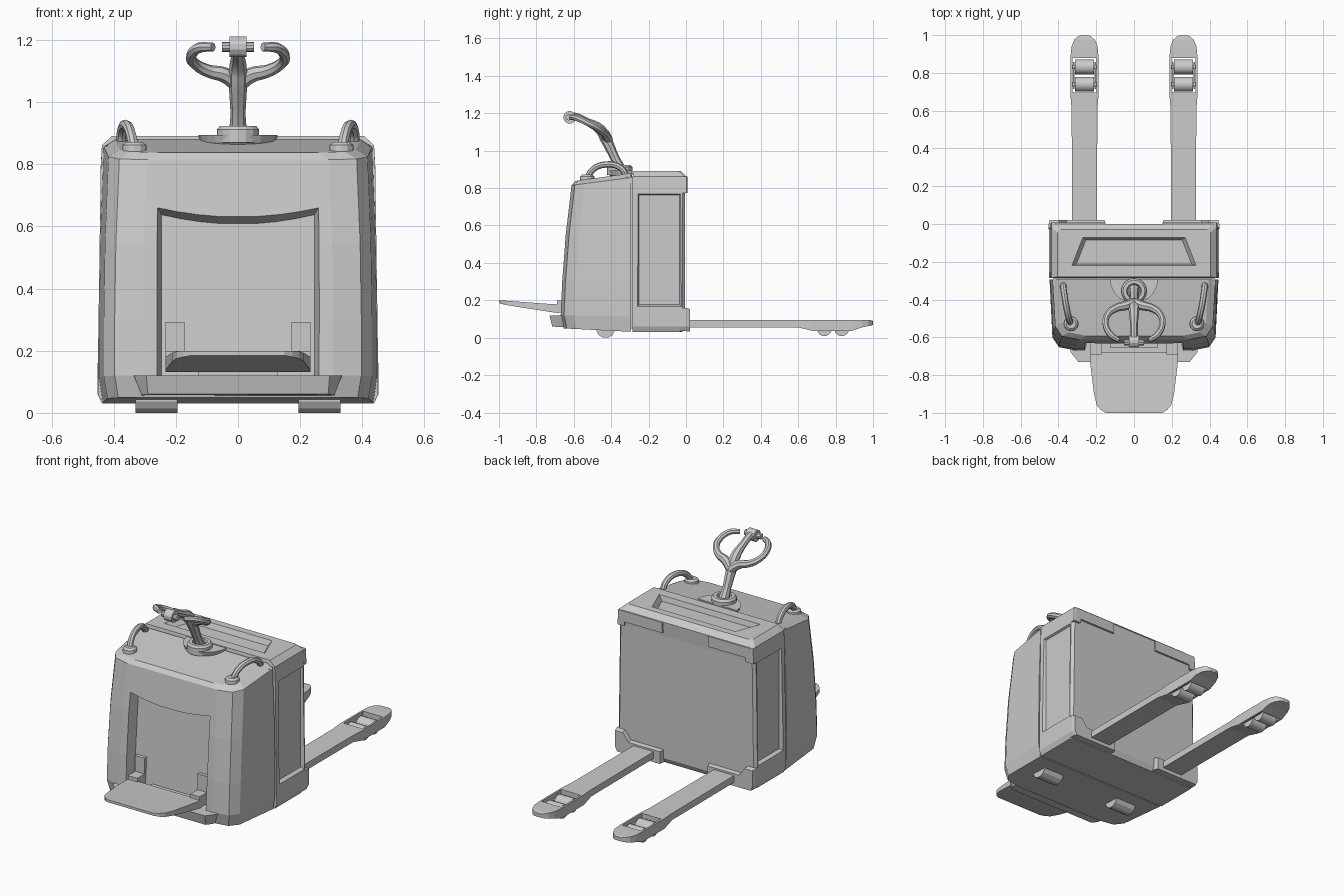
import bpy, bmesh, math
from mathutils import Vector

if "Cube" in bpy.data.objects:
    bpy.data.objects.remove(bpy.data.objects["Cube"])


def activate(ob):
    bpy.ops.object.select_all(action='DESELECT')
    ob.select_set(True)
    bpy.context.view_layer.objects.active = ob


def mirror_x(ob):
    activate(ob)
    ob.modifiers.new("mirror", 'MIRROR').use_mirror_merge = False
    bpy.ops.object.modifier_apply(modifier="mirror")


def loft(name, rings, mirror=False):
    """Skin a list of equal-length point rings and cap both ends."""
    bm = bmesh.new()
    vs = [[bm.verts.new(p) for p in r] for r in rings]
    n = len(rings[0])
    for a, b in zip(vs, vs[1:]):
        for i in range(n):
            bm.faces.new((a[i], a[(i + 1) % n], b[(i + 1) % n], b[i]))
    bm.faces.new(vs[0])
    bm.faces.new(vs[-1])
    bmesh.ops.recalc_face_normals(bm, faces=bm.faces)
    me = bpy.data.meshes.new(name)
    bm.to_mesh(me)
    bm.free()
    ob = bpy.data.objects.new(name, me)
    bpy.context.collection.objects.link(ob)
    if mirror:
        mirror_x(ob)
    return ob


def sym(half):
    """Close a half outline (x > 0) into a symmetric ring."""
    return half + [(-p[0],) + tuple(p[1:]) for p in reversed(half)]


def box(name, x0, x1, y0, y1, z0, z1, mirror=False):
    ring = lambda z: [(x0, y0, z), (x1, y0, z), (x1, y1, z), (x0, y1, z)]
    return loft(name, [ring(z0), ring(z1)], mirror)


def cyl_x(name, x0, x1, y, z, r, n, mirror=False):
    ring = lambda x: [(x, y + r * math.cos((i + .5) * math.tau / n),
                       z + r * math.sin((i + .5) * math.tau / n)) for i in range(n)]
    return loft(name, [ring(x0), ring(x1)], mirror)


def disc_stack(name, x, y, levels, n=16, mirror=False):
    return loft(name, [[(x + r * math.cos(i * math.tau / n), y + r * math.sin(i * math.tau / n), z)
                        for i in range(n)] for r, z in levels], mirror)


def tube(name, pts, mirror=False):
    """Smooth tube through (x, y, z, radius) points."""
    cu = bpy.data.curves.new(name, 'CURVE')
    cu.dimensions = '3D'
    cu.bevel_depth, cu.bevel_resolution, cu.resolution_u = 1.0, 2, 4
    cu.use_fill_caps = True
    sp = cu.splines.new('BEZIER')
    sp.bezier_points.add(len(pts) - 1)
    for bp, p in zip(sp.bezier_points, pts):
        bp.co, bp.radius = p[:3], p[3]
        bp.handle_left_type = bp.handle_right_type = 'AUTO'
    ob = bpy.data.objects.new(name, cu)
    bpy.context.collection.objects.link(ob)
    activate(ob)
    bpy.ops.object.convert(target='MESH')
    ob = bpy.context.object
    if mirror:
        mirror_x(ob)
    activate(ob)
    bpy.ops.object.shade_smooth_by_angle(angle=math.radians(40))
    return ob


def cut(ob, cutter):
    activate(ob)
    m = ob.modifiers.new("cut", 'BOOLEAN')
    m.operation, m.object, m.solver = 'DIFFERENCE', cutter, 'EXACT'
    bpy.ops.object.modifier_apply(modifier="cut")
    bpy.data.objects.remove(cutter)


# Front hood: plan outlines stacked upward, top sloping up towards the back
def hood_ring(z, yf, w, slope, yb=-0.295):
    half = [(w - .14, yf), (w - .05, yf + .018), (w - .015, yf + .07), (w, yb)]
    return sym([(x, y, z + slope * (y - yf)) for x, y in half])


hood = loft("front_hood", [
    hood_ring(.05, -.655, .435, -.05), hood_ring(.12, -.67, .447, -.02),
    hood_ring(.30, -.662, .447, 0), hood_ring(.55, -.643, .443, .03),
    hood_ring(.815, -.612, .432, .13), hood_ring(.838, -.592, .395, .14)])


# Front recess with a sagging top edge
def recess_ring(w, zt, y0, k):
    pts = [(w, .118)] + [(w * t, zt - .03 * (1 - t * t)) for t in (1, .75, .5, .25)]
    ring = sym([(x, y0 + k * z, z) for x, z in pts])
    return ring


cut(hood, loft("recess_cutter", [recess_ring(.277, .69, -.74, .05), recess_ring(.246, .638, -.625, .08)]))


# Battery box at the back
def box_ring(z, w, y0, y1):
    return sym([(w, y0, z), (w, y1 - .015, z), (w - .015, y1, z)])


battery = loft("battery_box", [
    box_ring(.03, .438, -.285, -.02), box_ring(.06, .451, -.285, -.005), box_ring(.16, .451, -.285, -.005),
    box_ring(.78, .442, -.285, -.005), box_ring(.862, .438, -.285, 0), box_ring(.892, .405, -.28, -.03)])


def side_ring(x, d):
    return [(x, -.262 + d, .165 + d), (x, -.022 - d, .165 + d), (x, -.022 - d, .775 - d), (x, -.262 + d, .775 - d)]


cut(battery, loft("side_cutter", [side_ring(.47, -.006), side_ring(.43, .012)], True))
# Tray sunk in the battery lid
cut(battery, loft("tray_cutter", [sym([(.335, -.222, .90), (.275, -.068, .90)]),
                                  sym([(.305, -.212, .862), (.255, -.085, .862)])]))
# Core filling the seam between hood and battery box
box("seam_core", -.425, .425, -.32, -.26, .05, .86)

# Corner guards at the fork side
low = [(.15, .035), (.44, .035), (.452, .06), (.452, .16), (.40, .16), (.36, .11), (.15, .11)]
loft("lower_corner_guard", [[(x, -.03, z) for x, z in low], [(x, 0, z) for x, z in low],
                            [(x * .96 + .012, .021, z * .96) for x, z in low]], True)
top = [(.15, .80), (.40, .80), (.40, .775), (.443, .775), (.438, .862), (.15, .862)]
loft("upper_corner_guard", [[(x, -.02, z) for x, z in top], [(x, .004, z) for x, z in top],
                            [(x * .97 + .006, .008, z) for x, z in top]], True)

# Front bumper
loft("front_bumper", [sym([(.29, -.715, .06), (.31, -.68, .057), (.31, -.5, .05)]),
                      sym([(.295, -.73, .12), (.335, -.68, .12), (.335, -.5, .12)])])

# Standing platform with hinge arms and brackets
steps = [(-1, .15, .185, .2), (-.985, .175, .18, .2), (-.96, .197, .175, .198), (-.9, .212, .165, .193),
         (-.72, .234, .137, .18), (-.68, .234, .132, .178)]
loft("standing_platform", [[(-w, y, b), (w, y, b), (w, y, t), (-w, y, t)] for y, w, b, t in steps])
box("platform_arm", .172, .234, -.69, -.58, .135, .2, True)
box("platform_bracket", .172, .234, -.622, -.58, .15, .293, True)
box("platform_hinge", -.127, .127, -.655, -.59, .115, .15)

# Support wheels under the hood
cyl_x("support_wheel", .195, .33, -.43, .05, .0515, 12, True)

# Forks with tapered tips and roller windows
st = [(-.02, .066, .055, .095), (.6, .068, .055, .095), (.68, .074, .036, .096), (.885, .074, .036, .096),
      (.94, .069, .055, .096), (.975, .055, .062, .095), (.993, .035, .066, .093), (1, .018, .068, .09)]
F = .262
fork = loft("fork", [[(F - w, y, b), (F + w, y, b), (F + w, y, t), (F - w, y, t)] for y, w, b, t in st])
cut(fork, box("window_cutter", F - .063, F + .063, .695, .878, 0, .2))
mirror_x(fork)
for i, y in enumerate((.74, .832)):
    roller = cyl_x("fork_roller_%d" % (i + 1), F - .05, F + .05, y, .0485, .04, 16, True)
    activate(roller)
    bpy.ops.object.shade_smooth_by_angle(angle=math.radians(40))
    cyl_x("roller_axle_%d" % (i + 1), F - .066, F + .066, y, .055, .012, 8, True)
for i, x in enumerate((F - .062, F + .052)):
    box("roller_link_%d" % (i + 1), x, x + .01, .715, .858, .042, .07, True)

# Grab handles and their feet
tube("grab_handle", [(.375, -.315, .85, .017), (.373, -.345, .905, .017), (.36, -.43, .926, .017),
                     (.343, -.505, .892, .017), (.333, -.53, .83, .018)], True)
disc_stack("handle_foot", .333, -.528, [(.04, .83), (.038, .862), (.026, .872)], 12, True)


# Tiller mount: half bowl and collar
def bowl_ring(r, z):
    return [(r * math.cos(a), -.29 - r * math.sin(a), z) for a in [math.pi * i / 10 for i in range(11)]]


loft("tiller_bowl", [bowl_ring(.085, .83), bowl_ring(.12, .87), bowl_ring(.128, .894)])
disc_stack("tiller_collar", 0, -.355, [(.068, .87), (.068, .912), (.058, .924), (.04, .924), (.034, .905)])

# Tiller stem, open side grips and control head
tube("tiller_stem", [(0, -.34, .88, .031), (0, -.38, .96, .024), (0, -.43, 1.065, .03),
                     (0, -.46, 1.115, .028), (0, -.53, 1.155, .02), (0, -.59, 1.182, .02), (0, -.63, 1.185, .022)])
tube("tiller_grip", [(0, -.415, 1.055, .026), (.045, -.432, 1.088, .025), (.095, -.445, 1.1, .021),
                     (.14, -.48, 1.125, .018), (.15, -.53, 1.15, .017), (.125, -.585, 1.175, .017),
                     (.08, -.615, 1.178, .014)], True)
cyl_x("control_head", -.027, .027, -.622, 1.178, .034, 12)
cyl_x("thumb_switch", -.052, .052, -.628, 1.178, .016, 10)
